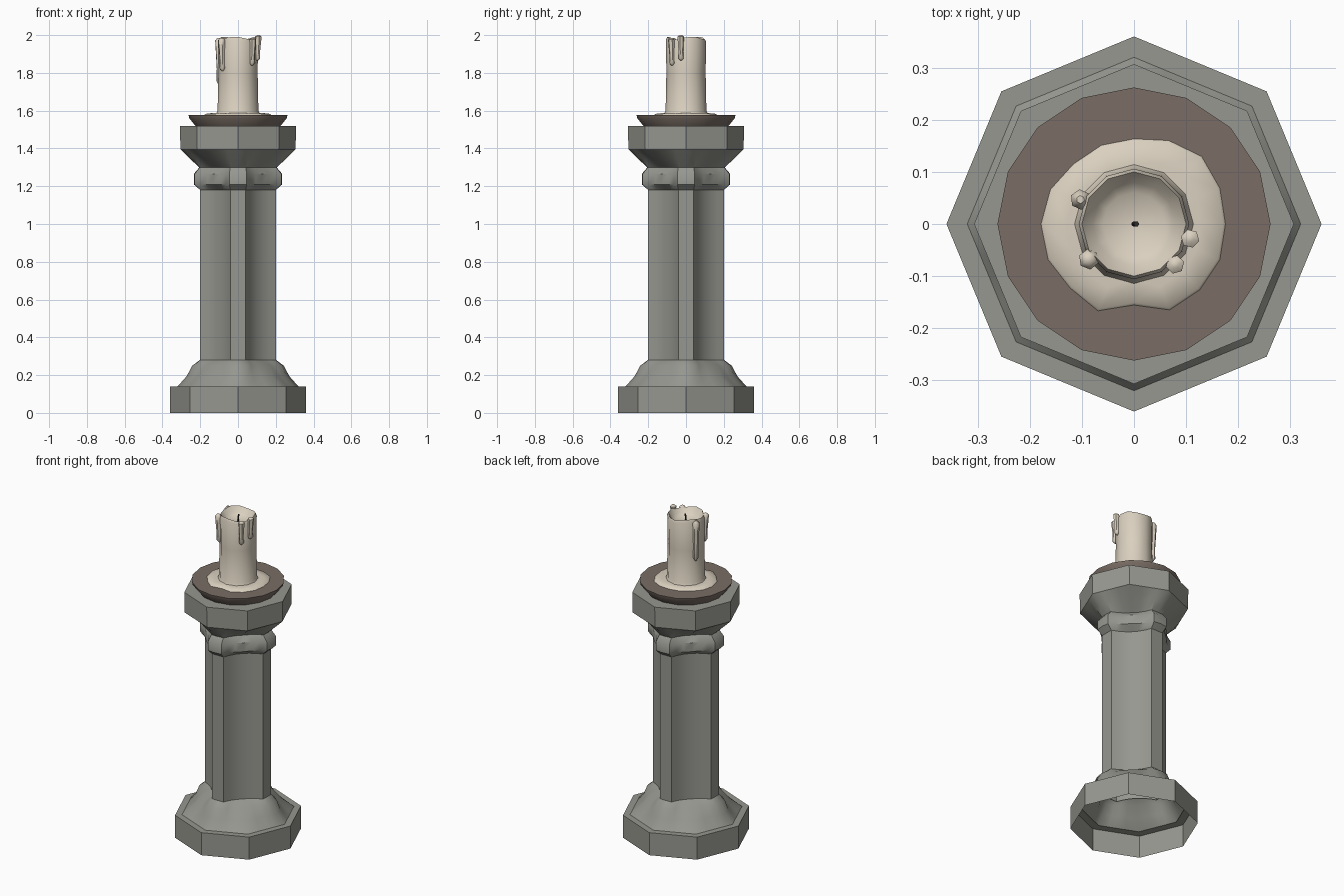
import bpy, bmesh, math
from mathutils import Vector

cube = bpy.data.objects.get("Cube")
if cube:
    bpy.data.objects.remove(cube, do_unlink=True)


def material(name, rgb):
    m = bpy.data.materials.new(name)
    m.use_nodes = True
    m.diffuse_color = (*rgb, 1)
    bsdf = m.node_tree.nodes["Principled BSDF"]
    bsdf.inputs["Base Color"].default_value = (*rgb, 1)
    bsdf.inputs["Roughness"].default_value = 0.8
    return m


STONE = material("grey stone", (0.31, 0.31, 0.28))
BRONZE = material("brown metal", (0.195, 0.155, 0.13))
WAX = material("cream wax", (0.70, 0.63, 0.52))
CHAR = material("dark wick", (0.03, 0.025, 0.02))


def loft(name, rings, mat, cap_top=False, cap_bottom=False, angle=30):
    """Skin a stack of closed rings that share one point count."""
    bm = bmesh.new()
    rows = [[bm.verts.new(p) for p in ring] for ring in rings]
    n = len(rows[0])
    for low, high in zip(rows, rows[1:]):
        for i in range(n):
            j = (i + 1) % n
            bm.faces.new((low[i], low[j], high[j], high[i]))
    if cap_top:
        bm.faces.new(rows[-1])
    if cap_bottom:
        bm.faces.new(rows[0][::-1])
    me = bpy.data.meshes.new(name)
    bm.to_mesh(me)
    bm.free()
    me.materials.append(mat)
    ob = bpy.data.objects.new(name, me)
    bpy.context.collection.objects.link(ob)
    bpy.ops.object.select_all(action='DESELECT')
    ob.select_set(True)
    bpy.context.view_layer.objects.active = ob
    bpy.ops.object.shade_smooth_by_angle(angle=math.radians(angle))
    return ob


# Pillar section: four flat strips joined by concave flutes
def fluted_section():
    start, ctrl, end = Vector((0.2, 0.04)), Vector((0.08, 0.08)), Vector((0.04, 0.2))
    quarter = [Vector((0.2, 0))]
    for k in range(7):
        t = k / 6
        quarter.append(start * (1 - t) ** 2 + ctrl * 2 * t * (1 - t) + end * t * t)
    points = []
    for q in range(4):
        a = q * math.pi / 2
        c, s = math.cos(a), math.sin(a)
        points += [Vector((p.x * c - p.y * s, p.x * s + p.y * c)) for p in quarter]
    return points


SECTION = fluted_section()


def ring(z, scale=1.0, radius=0.0, mix=0.0):
    """Blend the fluted section with an octagon whose corners lie on the axes."""
    out = []
    for p in SECTION:
        a = math.atan2(p.y, p.x)
        off = (a % (math.pi / 4)) - math.pi / 8
        r = radius * math.cos(math.pi / 8) / math.cos(off)
        o = Vector((math.cos(a) * r, math.sin(a) * r))
        q = (p * scale).lerp(o, mix)
        out.append((q.x, q.y, z))
    return out


def octagon(z, radius):
    return ring(z, radius=radius, mix=1)


# Stone pillar, open underneath
loft("plinth", [octagon(0, 0.36), octagon(0.14, 0.36), octagon(0.14, 0.31)], STONE)
loft("base_flare", [octagon(0.14, 0.32), ring(0.195, 1.3, 0.275, 0.75),
                    ring(0.25, 1.2, 0.245, 0.45), ring(0.28, 1.01, 0.2, 0.1)], STONE, angle=40)
loft("shaft", [ring(0.26), ring(1.31)], STONE)
loft("collar", [ring(1.18), ring(1.21, 1.17, 0.235, 0.25), ring(1.265, 1.17, 0.235, 0.25),
                ring(1.3, 1.02, 0.205, 0.1)], STONE, angle=40)
loft("capital", [ring(1.295, 1.0, 0.2, 0.1), ring(1.345, 1.26, 0.255, 0.6),
                 octagon(1.395, 0.305), octagon(1.52, 0.307)], STONE, cap_top=True)


def circle(z, radius, n, wobble=0.0):
    return [(radius * math.sin(math.tau * -i / n), -radius * math.cos(math.tau * i / n) * 1.0,
             z + wobble * math.sin(3 * math.tau * i / n + 1)) for i in range(n)][::-1]


# Drip tray
loft("tray", [circle(1.515, 0.222, 16), circle(1.56, 0.258, 16), circle(1.577, 0.262, 16)],
     BRONZE, cap_top=True, cap_bottom=True)

# Spilled wax pool with an uneven outline
POOL = [.177, .18, .185, .175, .165, .165, .165, .175,
        .18, .18, .175, .182, .157, .18, .18, .18]


def pool_ring(z, shrink):
    return [((r - shrink) * math.cos(math.tau * i / 16),
             (r - shrink) * math.sin(math.tau * i / 16), z) for i, r in enumerate(POOL)]


loft("wax_pool", [pool_ring(1.575, 0), pool_ring(1.583, 0.006), pool_ring(1.588, 0.05)],
     WAX, cap_top=True, angle=60)

# Candle with a hollow, uneven top
loft("candle", [circle(1.58, 0.118, 12), circle(1.6, 0.108, 12), circle(1.8, 0.104, 12),
                circle(1.97, 0.106, 12, 0.006), circle(1.984, 0.1, 12, 0.008),
                circle(1.955, 0.08, 12), circle(1.94, 0.06, 12), circle(1.935, 0.005, 12)],
     WAX, cap_top=True, angle=45)


# Wax drips running down from the rim
def drip(name, x, y, top, bottom, width):
    out = Vector((x, y)).normalized()
    side = Vector((-out.y, out.x))
    rings = []
    for t, k in ((0, 0.35), (0.06, 0.9), (0.3, 0.8), (0.65, 0.65), (0.92, 0.75), (1, 0.25)):
        r = width * k
        c = Vector((x, y)) - out * 0.006 * t
        row = []
        for i in range(6):
            a = math.tau * i / 6
            p = c + out * math.cos(a) * r + side * math.sin(a) * r
            row.append((p.x, p.y, top + (bottom - top) * t))
        rings.append(row)
    loft(name, rings[::-1], WAX, cap_top=True, cap_bottom=True, angle=50)


drip("drip_back_right", -0.103, 0.047, 1.985, 1.735, 0.022)
drip("drip_front_right", -0.087, -0.068, 1.985, 1.81, 0.022)
drip("drip_front_left", 0.079, -0.078, 1.985, 1.84, 0.02)
drip("drip_left", 0.108, -0.028, 2.0, 1.865, 0.02)

# Wick, slightly bent
loft("wick", [[(0.005 * math.cos(math.tau * i / 6) + dx, 0.005 * math.sin(math.tau * i / 6), z)
               for i in range(6)] for z, dx in ((1.93, 0), (1.955, 0.001), (1.98, 0.005))],
     CHAR, cap_top=True)
